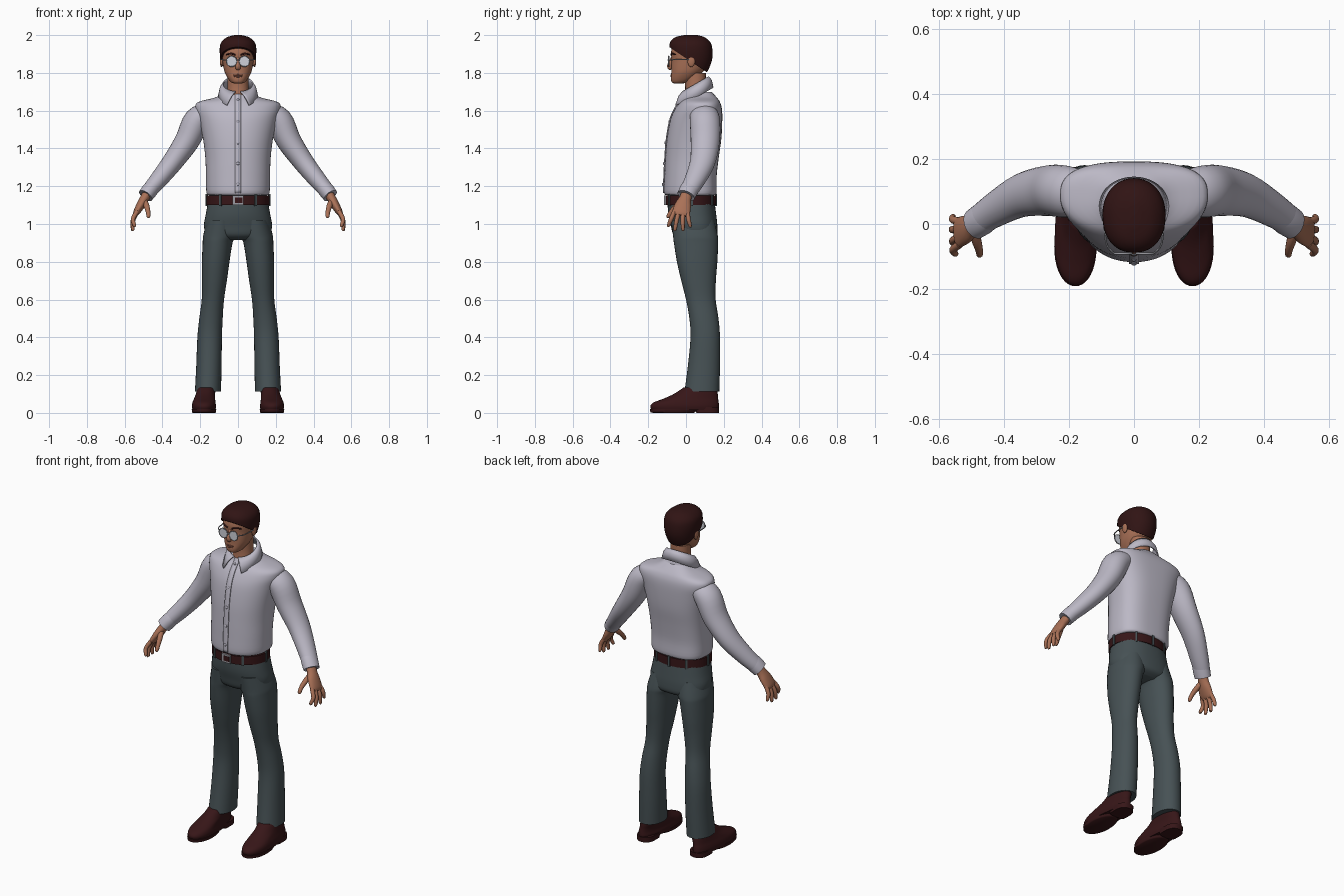
import bpy, bmesh, math
from mathutils import Vector, Matrix


def material(name, r, g, b):
    m = bpy.data.materials.new(name)
    m.diffuse_color = (r, g, b, 1)
    return m


SHIRT = material("pale shirt", 0.50, 0.48, 0.56)
TROUSER = material("slate trousers", 0.062, 0.083, 0.090)
LEATHER = material("dark leather", 0.038, 0.008, 0.009)
HAIR = material("dark hair", 0.030, 0.007, 0.007)
SKIN = material("skin", 0.40, 0.165, 0.095)
LIP = material("lips", 0.28, 0.10, 0.065)
LENS = material("lens", 0.62, 0.64, 0.70)
METAL = material("grey metal", 0.33, 0.33, 0.36)


def finish(name, bm, mat, mirror=False, thick=0, angle=45):
    bmesh.ops.recalc_face_normals(bm, faces=bm.faces)
    me = bpy.data.meshes.new(name)
    bm.to_mesh(me)
    bm.free()
    me.materials.append(mat)
    me.shade_smooth()
    me.set_sharp_from_angle(angle=math.radians(angle))
    ob = bpy.data.objects.new(name, me)
    bpy.context.collection.objects.link(ob)
    if mirror:
        ob.modifiers.new("mirror", 'MIRROR').use_mirror_merge = False
    if thick:
        s = ob.modifiers.new("thickness", 'SOLIDIFY')
        s.thickness, s.offset = thick, 0
    return ob


def smooth_rows(rows, steps=4):
    """Catmull-Rom interpolation through a list of number tuples."""
    out = []
    for i in range(len(rows) - 1):
        p0, p1, p2 = rows[max(i - 1, 0)], rows[i], rows[i + 1]
        p3 = rows[min(i + 2, len(rows) - 1)]
        for s in range(steps):
            t = s / steps
            out.append(tuple(0.5 * (2 * b + (c - a) * t + (2 * a - 5 * b + 4 * c - d) * t * t
                                    + (3 * b - a - 3 * c + d) * t ** 3)
                             for a, b, c, d in zip(p0, p1, p2, p3)))
    return out + [tuple(rows[-1])]


def skin_rings(rings, closed=True):
    bm = bmesh.new()
    vs = [[bm.verts.new(p) for p in r] for r in rings]
    n = len(vs[0])
    for a, b in zip(vs, vs[1:]):
        for i in range(n if closed else n - 1):
            j = (i + 1) % n
            bm.faces.new((a[i], a[j], b[j], b[i]))
    if closed:
        bm.faces.new(vs[0])
        bm.faces.new(vs[-1])
    return bm


def outline(row, a, ef=2.1, eb=2.1):
    """Point on a horizontal section; row = z, centre x, half width, front, widest y, back."""
    z, cx, hx, yf, ym, yb = row
    c, s = math.cos(a), math.sin(a)
    e = 2 / (eb if s > 0 else ef)
    x = cx + hx * math.copysign(abs(c) ** e, c)
    return Vector((x, ym + (yb - ym if s > 0 else ym - yf) * math.copysign(abs(s) ** e, s), z))


def stack_bm(rows, ef=2.1, eb=2.1, n=40, steps=4):
    rows = smooth_rows(rows, steps) if steps > 1 else rows
    return skin_rings([[outline(r, 2 * math.pi * i / n, ef, eb) for i in range(n)] for r in rows])


def stack(name, rows, mat, mirror=False, **kw):
    return finish(name, stack_bm(rows, **kw), mat, mirror)


def limb(name, pts, mat, mirror=True, n=20, steps=4):
    """Tube through points (x, y, z, radius in the front plane, radius in depth)."""
    pts = smooth_rows(pts, steps)
    rings = []
    for i, p in enumerate(pts):
        d = (Vector(pts[min(i + 1, len(pts) - 1)][:3]) - Vector(pts[max(i - 1, 0)][:3])).normalized()
        ref = Vector((0, 1, 0)) if abs(d.y) < 0.9 else Vector((0, 0, 1))
        u = ref.cross(d).normalized()
        v = d.cross(u)
        angs = [2 * math.pi * k / n for k in range(n)]
        rings.append([Vector(p[:3]) + u * p[3] * math.cos(a) + v * p[4] * math.sin(a) for a in angs])
    return finish(name, skin_rings(rings), mat, mirror)


def ball(name, loc, size, mat, mirror=False):
    bm = bmesh.new()
    bmesh.ops.create_uvsphere(bm, u_segments=20, v_segments=12, radius=1,
                              matrix=Matrix.Translation(loc) @ Matrix.Diagonal((*size, 1)))
    return finish(name, bm, mat, mirror)


def block(name, loc, size, mat, rot=0.0):
    bm = bmesh.new()
    m = Matrix.Translation(loc) @ Matrix.Rotation(rot, 4, 'Z') @ Matrix.Diagonal((*size, 1))
    bmesh.ops.create_cube(bm, size=1, matrix=m)
    return finish(name, bm, mat)


# Shirt body
torso = [(1.152, 0, .152, -.098, .03, .148), (1.165, 0, .167, -.116, .03, .162),
         (1.25, 0, .169, -.114, .03, .162), (1.35, 0, .173, -.109, .04, .173),
         (1.45, 0, .185, -.101, .05, .187), (1.55, 0, .207, -.083, .07, .192),
         (1.61, 0, .226, -.058, .085, .19), (1.645, 0, .212, -.034, .085, .18),
         (1.67, 0, .12, -.012, .08, .163), (1.70, 0, .07, 0, .07, .135)]
stack("shirt_body", torso, SHIRT, eb=2.8, n=56)

# Sleeves and cuffs
limb("sleeve", [(.15, .09, 1.59, .05, .07), (.215, .1, 1.55, .071, .08), (.27, .102, 1.44, .065, .077),
                (.345, .088, 1.33, .055, .067), (.42, .048, 1.235, .047, .055),
                (.48, .008, 1.165, .039, .046)], SHIRT, n=28)
limb("cuff", [(.452, .026, 1.197, .041, .049), (.468, .014, 1.178, .043, .050),
              (.489, 0, 1.150, .041, .048), (.486, .002, 1.154, .033, .039)], SHIRT, n=28, steps=1)

# Placket and buttons follow the chest profile
chest = [r for r in smooth_rows(torso) if 1.16 < r[0] < 1.69]
finish("placket", skin_rings([[Vector((x, r[3] - .003, r[0])) for x in (-.015, 0, .015)]
                              for r in chest], closed=False), SHIRT, thick=.006)
for z in (1.21, 1.32, 1.43, 1.54, 1.66):
    y = min(chest, key=lambda r: abs(r[0] - z))[3]
    ball("button", (0, y - .007, z), (.008, .004, .008), SHIRT)

# Folded collar, higher at the back with two front points
top, mid, low = [], [], []
for i in range(49):
    t = i / 24 - 1
    a, b = t * math.pi * .95, t * math.pi * .81
    zt = 1.70 + .04 * (1 + math.cos(a))
    ry = .092 + .034 * t * t
    top.append(Vector((.078 * math.sin(a), .05 + .068 * math.cos(a), zt)))
    low.append(Vector((.104 * math.sin(b), .05 + ry * math.cos(b), zt - .058 - .014 * abs(t) ** 6)))
    mid.append((top[-1] * .6 + low[-1] * .4) + Vector((.006 * math.sin(b), .006 * math.cos(b), .004)))
finish("collar", skin_rings([top, mid, low], closed=False), SHIRT, thick=.007)

# Trousers
stack("trouser_seat", [(1.125, 0, .157, -.098, .03, .15), (1.05, 0, .171, -.094, .03, .16),
                       (.99, 0, .18, -.08, .04, .166), (.94, 0, .165, -.066, .05, .162),
                       (.915, 0, .11, -.03, .05, .125)], TROUSER, eb=2.4)
stack("trouser_leg", [(1.02, .088, .075, -.08, .04, .15), (.94, .098, .086, -.069, .05, .168),
                      (.9, .108, .079, -.064, .05, .17), (.8, .118, .073, -.048, .05, .166),
                      (.7, .125, .066, -.025, .06, .158), (.6, .133, .059, 0, .075, .157),
                      (.5, .143, .062, .018, .09, .172), (.4, .15, .065, .024, .1, .18),
                      (.25, .154, .067, .01, .095, .18), (.112, .159, .069, -.008, .085, .176)],
      TROUSER, True, n=32)

# Belt, belt loops and buckle
belt = (1.125, 0, .166, -.109, .03, .159)
stack("belt", [(z, 0, .166 - d, -.109 + d, .03, .159 - d) for z, d in
               ((1.1, .012), (1.1, 0), (1.15, 0), (1.15, .012))], LEATHER, steps=1, n=56)
for deg in (-57, -123, 0, 180, 55, 125, 90):
    p = outline(belt, math.radians(deg))
    block("belt_loop", p + Vector((0, 0, .002)), (.012, .012, .062), TROUSER,
          math.atan2(p.y - .03, p.x * .8) + math.pi / 2)
block("buckle", (0, -.111, 1.125), (.058, .009, .05), METAL)
block("buckle_inset", (0.004, -.115, 1.125), (.038, .004, .03), LEATHER)

# Shoes
stack("shoe_upper", [(.014, .18, .060, -.182, -.06, .17), (.035, .18, .064, -.189, -.06, .174),
                     (.055, .18, .061, -.172, -.06, .173), (.075, .177, .056, -.12, -.03, .17),
                     (.1, .172, .051, -.065, .03, .168), (.135, .166, .048, -.012, .07, .162)],
      LEATHER, True, n=32)
stack("shoe_sole", [(0, .18, .060, -.176, -.07, .04), (.004, .18, .064, -.189, -.07, .05),
                    (.02, .18, .065, -.191, -.07, .06)], LEATHER, True, steps=1)
stack("shoe_heel", [(0, .176, .05, .055, .11, .174), (.03, .176, .05, .045, .11, .176)],
      LEATHER, True, steps=1, ef=5, eb=2.4)

# Palms, fingers and thumbs
limb("palm", [(.47, .012, 1.18, .024, .03), (.495, -.004, 1.135, .024, .032), (.515, -.016, 1.10, .023, .043),
              (.538, -.026, 1.06, .017, .047), (.545, -.029, 1.045, .010, .042)], SKIN)
for k, (y0, y1, z1, x1) in enumerate(((-.062, -.092, .992, .548), (-.039, -.058, .972, .556),
                                      (-.015, -.016, .972, .558), (.008, .022, .99, .556))):
    ym, zm = (y0 + y1) / 2 - .002, (1.06 + z1) / 2
    limb("finger", [(.535, y0, 1.065, .012, .012), (.556, ym, zm, .0115, .0115),
                    (x1, y1, z1, .009, .009), (x1 - .002, y1, z1 - .007, .003, .003)], SKIN, n=12)
limb("thumb", [(.495, -.015, 1.125, .014, .016), (.484, -.05, 1.095, .015, .015), (.476, -.078, 1.065, .012, .012),
               (.474, -.094, 1.04, .010, .010), (.474, -.098, 1.032, .003, .003)], SKIN, n=12)

# Neck and head
stack("neck", [(1.65, 0, .062, -.012, .05, .11), (1.72, 0, .056, -.004, .05, .105),
               (1.80, 0, .056, -.01, .05, .105)], SKIN)
stack("head", [(1.744, 0, .018, -.062, -.045, -.02), (1.75, 0, .036, -.075, -.03, .01),
               (1.77, 0, .053, -.08, -.01, .045), (1.80, 0, .069, -.078, .005, .085),
               (1.83, 0, .077, -.078, .02, .108), (1.87, 0, .083, -.076, .03, .12),
               (1.91, 0, .086, -.079, .03, .125), (1.95, 0, .079, -.066, .03, .115),
               (1.98, 0, .045, -.03, .03, .08)], SKIN, ef=2.3)
limb("nose", [(0, -.072, 1.885, .007, .006), (0, -.08, 1.862, .008, .009), (0, -.088, 1.838, .013, .012),
              (0, -.085, 1.824, .014, .010), (0, -.08, 1.817, .006, .004)], SKIN, False)
ball("ear", (.087, .028, 1.862), (.009, .020, .031), SKIN, True)
ball("upper_lip", (0, -.077, 1.789), (.025, .005, .004), LIP)
ball("lower_lip", (0, -.077, 1.781), (.021, .006, .005), LIP)
limb("eyebrow", [(.014, -.079, 1.895, .004, .004), (.038, -.074, 1.902, .005, .005),
                 (.062, -.052, 1.896, .003, .003)], HAIR)

# Hair cap trimmed by a sloping hairline
bm = stack_bm([(1.785, 0, .064, -.07, .03, .098), (1.82, 0, .08, -.08, .03, .12),
               (1.87, 0, .092, -.086, .03, .138), (1.92, 0, .097, -.087, .03, .14),
               (1.96, 0, .09, -.085, .03, .13), (1.988, 0, .06, -.058, .03, .10),
               (2.0, 0, .018, -.01, .03, .06)], ef=2.3)
bmesh.ops.bisect_plane(bm, geom=bm.verts[:] + bm.edges[:] + bm.faces[:], plane_co=(0, -.085, 1.935),
                       plane_no=(0, .56, .83), clear_inner=True)
rim = [e for e in bm.edges if e.is_boundary]
bmesh.ops.contextual_create(bm, geom=rim)
finish("hair", bm, HAIR)

# Glasses
bm = bmesh.new()
bmesh.ops.create_cone(bm, cap_ends=True, segments=32, radius1=.027, radius2=.027, depth=.004,
                      matrix=Matrix.Translation((.034, -.091, 1.861)) @ Matrix.Rotation(math.pi / 2, 4, 'X'))
finish("lens", bm, LENS, True)
ring = [[Vector((.034 + (.0275 + .0025 * math.cos(b)) * math.cos(a), -.091 + .003 * math.sin(b),
                 1.861 + (.0275 + .0025 * math.cos(b)) * math.sin(a)))
         for b in (k * math.pi / 4 for k in range(8))] for a in (k * math.pi / 16 for k in range(33))]
finish("lens_rim", skin_rings(ring), METAL, True)
limb("glasses_arm", [(.061, -.09, 1.868, .003, .003), (.085, -.06, 1.87, .003, .003),
                     (.092, .025, 1.872, .003, .003)], METAL, n=8)
limb("glasses_bridge", [(-.009, -.092, 1.866, .003, .003), (0, -.095, 1.868, .003, .003),
                        (.009, -.092, 1.866, .003, .003)], METAL, False, n=8)
